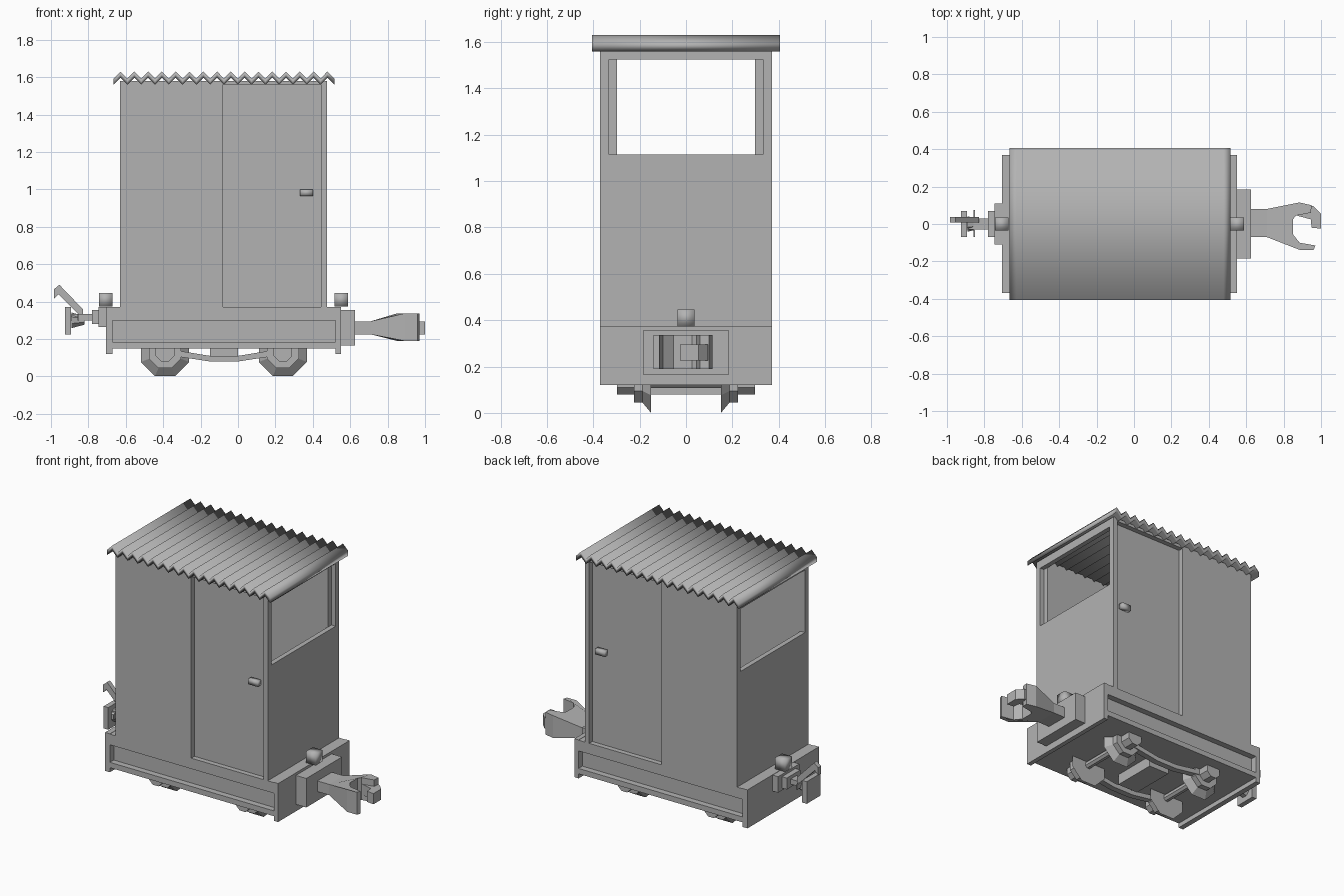
import bpy, bmesh, math
from mathutils import Matrix, Vector

cube = bpy.data.objects.get("Cube")
if cube:
    bpy.data.objects.remove(cube, do_unlink=True)

GREY = (0.45, 0.45, 0.45, 1)
mat = bpy.data.materials.new("plain grey")
mat.use_nodes = True
mat.diffuse_color = GREY
mat.node_tree.nodes["Principled BSDF"].inputs["Base Color"].default_value = GREY


def finish(name, bm, smooth=False):
    bmesh.ops.recalc_face_normals(bm, faces=bm.faces)
    mesh = bpy.data.meshes.new(name)
    for f in bm.faces:
        f.smooth = smooth
    bm.to_mesh(mesh)
    bm.free()
    mesh.materials.append(mat)
    obj = bpy.data.objects.new(name, mesh)
    bpy.context.collection.objects.link(obj)
    return obj


def box(name, x, y, z, smooth=False):
    """Box from (min, max) pairs."""
    bm = bmesh.new()
    bmesh.ops.create_cube(bm, size=1)
    for v in bm.verts:
        v.co = Vector([sum(p) / 2 + c * (p[1] - p[0]) for p, c in zip((x, y, z), v.co)])
    return finish(name, bm, smooth)


def prism(name, points, axis, lo, hi, smooth=False):
    """Extrude an outline along y (points are x, z) or z (points are x, y)."""
    bm = bmesh.new()
    at = (lambda a, b, d: (a, d, b)) if axis == "y" else (lambda a, b, d: (a, b, d))
    rings = [[bm.verts.new(at(a, b, d)) for a, b in points] for d in (lo, hi)]
    n = len(points)
    for i in range(n):
        j = (i + 1) % n
        bm.faces.new((rings[0][i], rings[0][j], rings[1][j], rings[1][i]))
    for ring in rings:
        bm.faces.new(ring)
    return finish(name, bm, smooth)


def lathe(name, centre, profile, direction, sides=8):
    """Faceted turned solid; profile holds (distance, radius) pairs."""
    bm = bmesh.new()
    turn = Vector(direction).to_track_quat("Z", "Y").to_matrix().to_4x4()
    place = Matrix.Translation(centre) @ turn
    rings = []
    for d, r in profile:
        angles = [(i + 0.5) * math.tau / sides for i in range(sides)]
        rings.append([bm.verts.new(place @ Vector((r * math.cos(a), r * math.sin(a), d)))
                      for a in angles])
    for a, b in zip(rings, rings[1:]):
        for i in range(sides):
            j = (i + 1) % sides
            bm.faces.new((a[i], a[j], b[j], b[i]))
    bm.faces.new(rings[0])
    bm.faces.new(rings[-1])
    return finish(name, bm)


def span(side, a, b):
    return tuple(sorted((side * a, side * b)))


# Chassis: core with a channel along each side, and end plates
W = 0.37
box("chassis_core", (-0.67, 0.52), (-0.33, 0.33), (0.15, 0.37))
for s, tag in ((-1, "right"), (1, "left")):
    box("upper_flange_" + tag, (-0.67, 0.52), span(s, 0.33, W), (0.30, 0.37))
    box("lower_flange_" + tag, (-0.67, 0.52), span(s, 0.33, W), (0.15, 0.185))
for name, x in (("back_end_plate", (-0.705, -0.67)), ("front_end_plate", (0.52, 0.55))):
    box(name, x, (-W, W), (0.12, 0.372))

# Cabin side walls with recessed doors
for s, tag in ((-1, "right"), (1, "left")):
    box("side_wall_" + tag, (-0.63, -0.08), span(s, 0.336, W), (0.37, 1.58))
    box("door_post_" + tag, (0.445, 0.475), span(s, 0.336, W), (0.37, 1.58))
    box("door_header_" + tag, (-0.08, 0.445), span(s, 0.336, W), (1.56, 1.58))
    box("door_" + tag, (-0.08, 0.445), span(s, 0.297, 0.337), (0.37, 1.575))
    box("door_handle_" + tag, (0.332, 0.402), span(s, 0.335, 0.369), (0.965, 1.0), True)

# Cabin end walls with open windows
for tag, x in (("back", (-0.63, -0.598)), ("front", (0.443, 0.475))):
    box(tag + "_lower_wall", x, (-W, W), (0.37, 1.115))
    box(tag + "_window_header", x, (-W, W), (1.525, 1.58))
    for s in (-1, 1):
        box(tag + "_window_post", x, span(s, 0.333, W), (1.115, 1.525))

# Corrugated roof
RIDGES = 16
left, right = -0.665, 0.515
step = (right - left) / (2 * RIDGES)
top = [(left + i * step, 1.63 if i % 2 else 1.593) for i in range(2 * RIDGES + 1)]
under = [(x, z - 0.033) for x, z in reversed(top)]
prism("corrugated_roof", top + under, "y", -0.405, 0.405, True)

# Wheels, axles and springs
AXLE_Z = 0.13
for ax in (-0.39, 0.24):
    lathe("axle", (ax, -0.16, AXLE_Z), [(0, 0.025), (0.32, 0.025)], (0, 1, 0))
    for s in (-1, 1):
        lathe("wheel", (ax, 0, AXLE_Z),
              [(0.152, 0.139), (0.188, 0.092), (0.225, 0.092), (0.225, 0.054), (0.297, 0.054)],
              (0, s, 0))
box("centre_block", (-0.15, 0.0), (-0.15, 0.15), (0.08, 0.155))
bar = [(-0.335, 0.14), (-0.15, 0.11), (0.0, 0.11), (0.185, 0.14),
       (0.185, 0.108), (0.0, 0.08), (-0.15, 0.08), (-0.335, 0.108)]
for s in (-1, 1):
    prism("tie_bar", bar, "y", *span(s, 0.19, 0.23))

# Lamps on the chassis ends
for tag, x in (("back", -0.708), ("front", 0.553)):
    box(tag + "_lamp", (x - 0.036, x + 0.036), (-0.036, 0.036), (0.373, 0.447), True)

# Front knuckle coupler
box("front_coupler_pad", (0.55, 0.625), (-0.185, 0.185), (0.165, 0.355))
box("front_coupler_shank", (0.625, 0.72), (-0.07, 0.08), (0.225, 0.295))
head = [(0.71, 0.08), (0.885, 0.115), (0.95, 0.1), (0.945, 0.06), (0.865, 0.045), (0.85, 0.025),
        (0.85, -0.055), (0.885, -0.1), (0.97, -0.115), (0.96, -0.14), (0.89, -0.14), (0.71, -0.07)]
jaw = prism("front_coupler_jaw", head, "z", 0.19, 0.337)
for v in jaw.data.vertices:
    if v.co.x < 0.72:
        v.co.z = 0.225 if v.co.z < 0.26 else 0.295
knuckle = [(0.87, 0.1), (0.96, 0.095), (1.0, 0.055), (1.0, -0.025), (0.95, -0.02),
           (0.945, 0.025), (0.87, 0.045)]
prism("front_coupler_knuckle", knuckle, "z", 0.225, 0.295)

# Back link coupler with its lifting lever
box("back_coupler_pad", (-0.745, -0.70), (-0.11, 0.11), (0.265, 0.37))
box("back_coupler_step", (-0.78, -0.745), (-0.07, 0.07), (0.28, 0.355))
box("back_coupler_shaft", (-0.9, -0.78), (-0.03, 0.03), (0.30, 0.333))
lathe("back_coupler_cone", (-0.89, 0, 0.30), [(0, 0.045), (0.07, 0.025)], (1, 0, 0))
box("back_buffer_plate", (-0.925, -0.892), (-0.07, 0.07), (0.225, 0.37))
box("coupler_pin", (-0.858, -0.85), (-0.07, 0.075), (0.30, 0.333))
lever = [(-0.985, 0.415), (-0.985, 0.465), (-0.955, 0.49), (-0.83, 0.36),
         (-0.83, 0.31), (-0.855, 0.335), (-0.96, 0.44)]
prism("back_lever", lever, "y", 0.008, 0.038)
